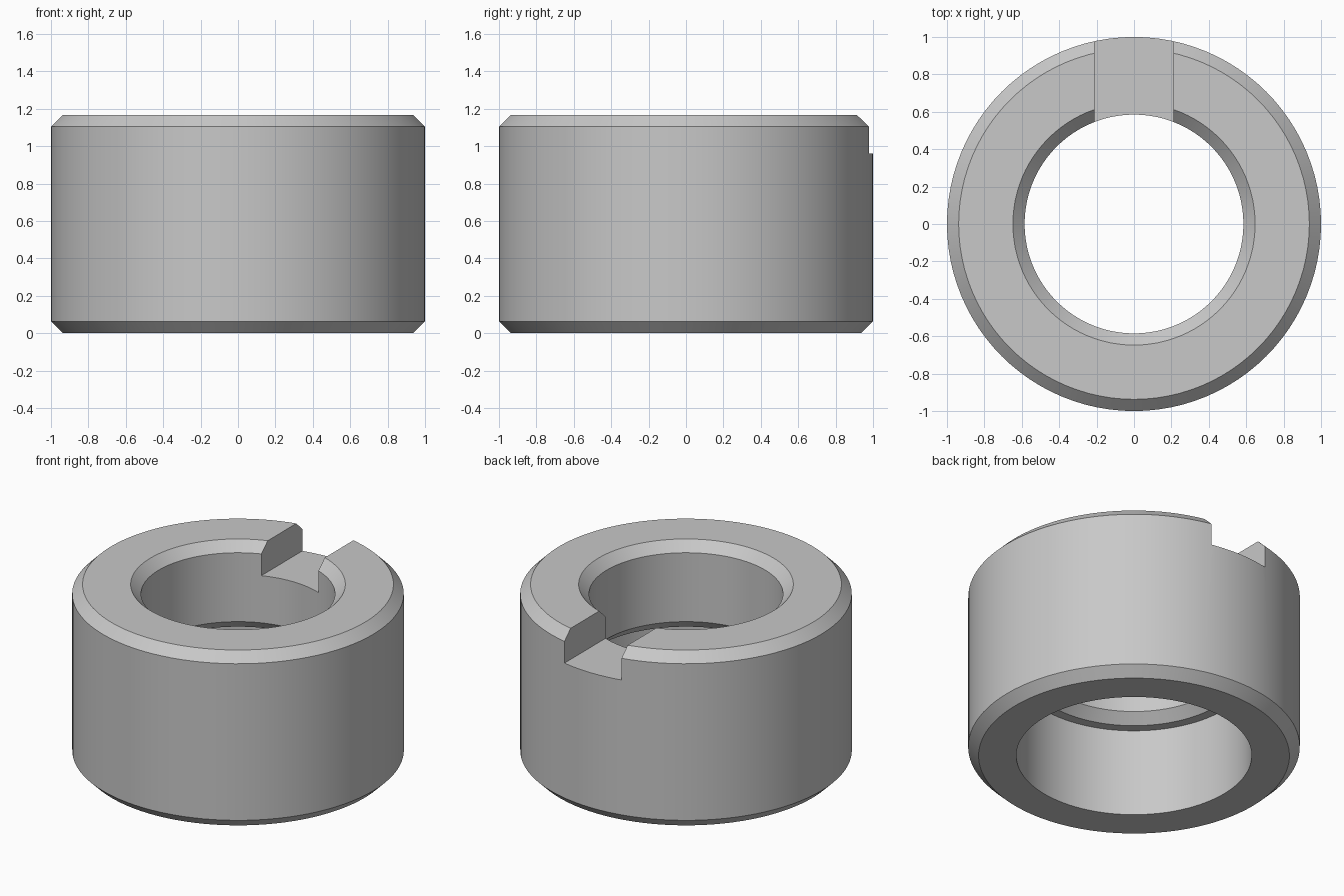
import bpy, bmesh, math

cube = bpy.data.objects.get("Cube")
if cube:
    bpy.data.objects.remove(cube, do_unlink=True)

HEIGHT, OUTER, BORE, COUNTERBORE = 1.167, 1.0, 0.585, 0.71
CHAMFER = 0.0625
LEDGE = HEIGHT / 2
SEGMENTS = 96
SLOT_HALF, SLOT_FLOOR = 0.21, 0.96

steel = bpy.data.materials.new("grey_steel")
steel.use_nodes = True
grey = (0.58, 0.58, 0.58, 1)
steel.diffuse_color = grey
steel.node_tree.nodes["Principled BSDF"].inputs["Base Color"].default_value = grey


def add_object(name, bm):
    bmesh.ops.recalc_face_normals(bm, faces=bm.faces)
    mesh = bpy.data.meshes.new(name)
    bm.to_mesh(mesh)
    bm.free()
    mesh.materials.append(steel)
    obj = bpy.data.objects.new(name, mesh)
    bpy.context.collection.objects.link(obj)
    return obj


# Ring body: chamfered section with a stepped bore, turned about z
profile = [
    (COUNTERBORE, 0), (OUTER - CHAMFER, 0), (OUTER, CHAMFER),
    (OUTER, HEIGHT - CHAMFER), (OUTER - CHAMFER, HEIGHT),
    (BORE + CHAMFER, HEIGHT), (BORE, HEIGHT - CHAMFER),
    (BORE, LEDGE + CHAMFER), (BORE + CHAMFER, LEDGE), (COUNTERBORE, LEDGE),
]
bm = bmesh.new()
rings = []
for i in range(SEGMENTS):
    a = math.tau * i / SEGMENTS
    rings.append([bm.verts.new((r * math.cos(a), r * math.sin(a), z)) for r, z in profile])
for i, ring in enumerate(rings):
    nxt = rings[(i + 1) % SEGMENTS]
    for j in range(len(profile)):
        k = (j + 1) % len(profile)
        bm.faces.new((ring[j], nxt[j], nxt[k], ring[k]))
body = add_object("ring_body", bm)

# Drive slot through the back of the upper rim
bm = bmesh.new()
bmesh.ops.create_cube(bm, size=1)
bmesh.ops.scale(bm, vec=(2 * SLOT_HALF, 1, 0.5), verts=bm.verts)
bmesh.ops.translate(bm, vec=(0, 0.8, SLOT_FLOOR + 0.25), verts=bm.verts)
cutter = add_object("slot_cutter", bm)
cutter.hide_render = True

cut = body.modifiers.new("slot", "BOOLEAN")
cut.operation = "DIFFERENCE"
cut.solver = "EXACT"
cut.object = cutter
bpy.ops.object.select_all(action="DESELECT")
body.select_set(True)
bpy.context.view_layer.objects.active = body
bpy.ops.object.modifier_apply(modifier=cut.name)
bpy.data.objects.remove(cutter, do_unlink=True)

# Smooth round walls, crisp chamfer and slot edges
bpy.ops.object.shade_smooth_by_angle(angle=math.radians(30))
